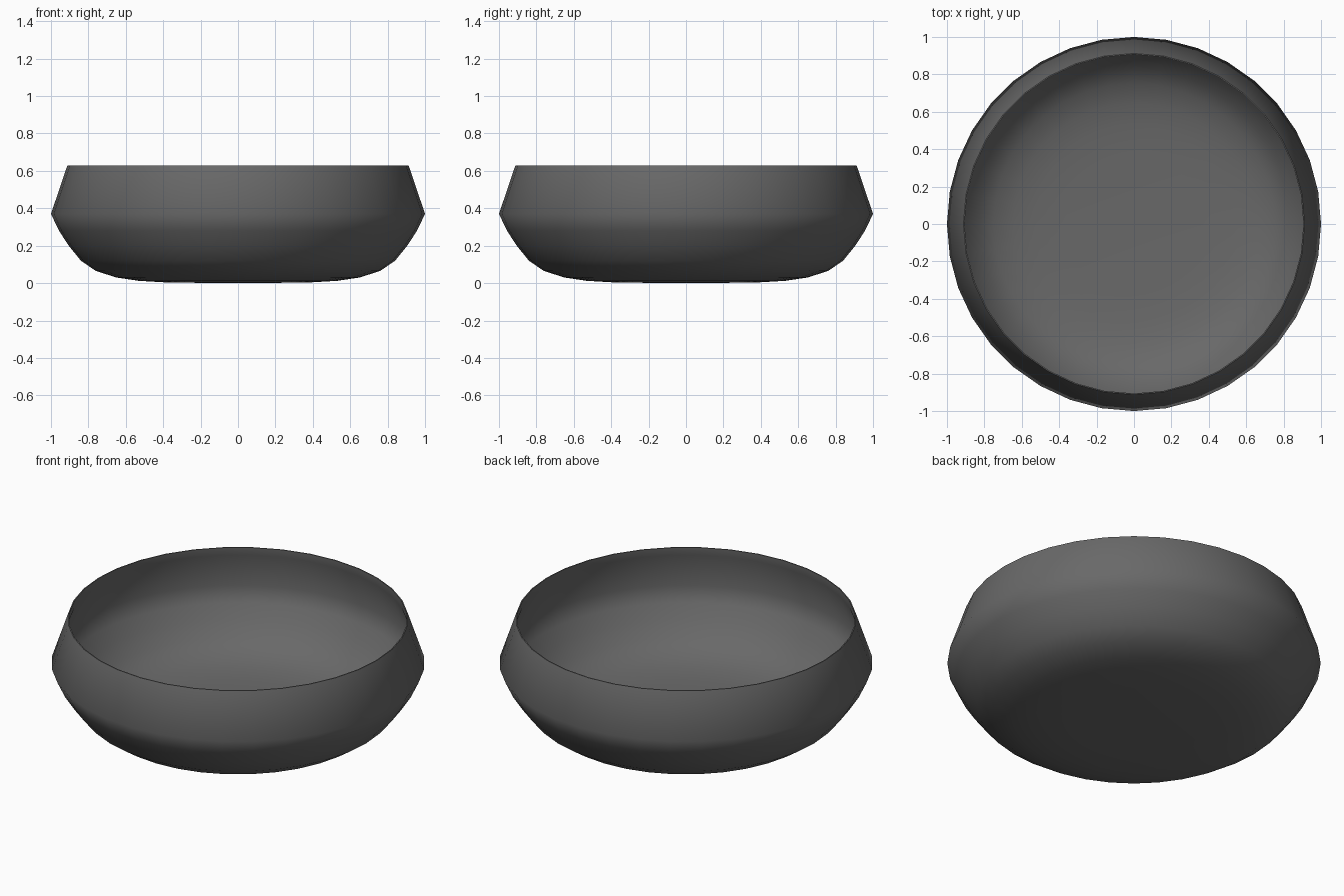
import bpy, bmesh, math

if "Cube" in bpy.data.objects:
    bpy.data.objects.remove(bpy.data.objects["Cube"])

SIDES = 36

# Outer wall, bottom centre to rim (radius, height)
outer = [(0.0, 0.0), (0.37, 0.003), (0.53, 0.012), (0.65, 0.03), (0.76, 0.065),
         (0.84, 0.12), (0.905, 0.20), (0.957, 0.28), (1.0, 0.37), (0.912, 0.63)]
# Thin lip and inner wall, rim back to bottom centre
inner = [(0.906, 0.63), (0.908, 0.585), (0.985, 0.37), (0.943, 0.287), (0.892, 0.21),
         (0.83, 0.132), (0.752, 0.078), (0.645, 0.044), (0.53, 0.027),
         (0.37, 0.018), (0.0, 0.015)]


def lathe(name, profile, sides):
    """Revolve a profile around z, closing it at the poles."""
    bm = bmesh.new()
    verts = [bm.verts.new((r, 0, z)) for r, z in profile]
    edges = [bm.edges.new(pair) for pair in zip(verts, verts[1:])]
    bmesh.ops.spin(bm, geom=verts + edges, cent=(0, 0, 0), axis=(0, 0, 1),
                   angle=math.tau, steps=sides, use_duplicate=False)
    bmesh.ops.remove_doubles(bm, verts=bm.verts, dist=0.0005)
    bmesh.ops.recalc_face_normals(bm, faces=bm.faces)
    mesh = bpy.data.meshes.new(name)
    bm.to_mesh(mesh)
    bm.free()
    obj = bpy.data.objects.new(name, mesh)
    bpy.context.collection.objects.link(obj)
    return obj


# Bowl
bowl = lathe("bowl", outer + inner, SIDES)
mat = bpy.data.materials.new("dark_grey")
mat.diffuse_color = (0.14, 0.14, 0.14, 1)
mat.use_nodes = True
mat.node_tree.nodes["Principled BSDF"].inputs["Base Color"].default_value = mat.diffuse_color
bowl.data.materials.append(mat)

# Smooth walls with a crisp rim
bpy.context.view_layer.objects.active = bowl
bowl.select_set(True)
bpy.ops.object.shade_smooth_by_angle(angle=math.radians(50))
